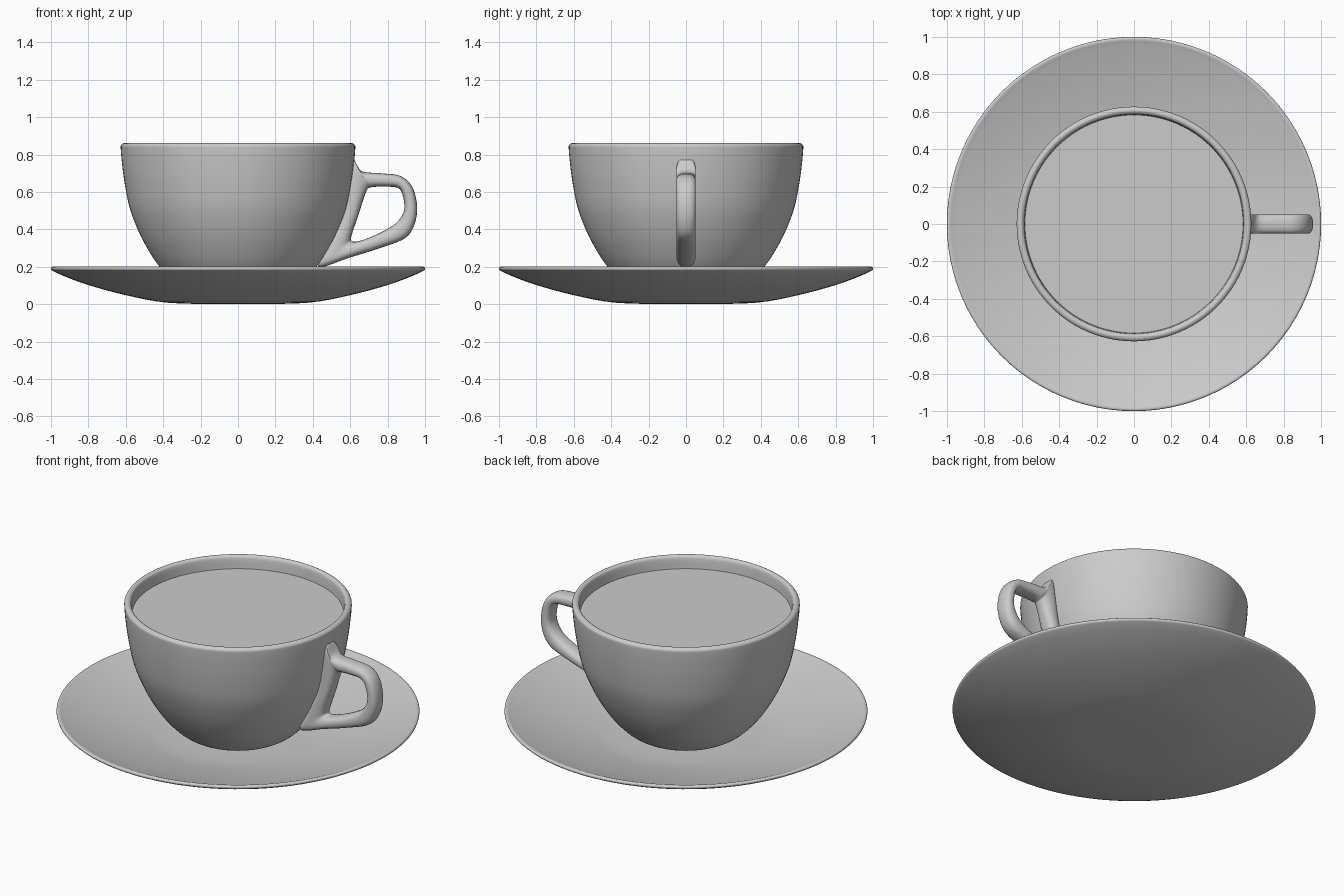
import bpy, math
from mathutils import Vector

if "Cube" in bpy.data.objects:
    bpy.data.objects.remove(bpy.data.objects["Cube"])

grey = bpy.data.materials.new("light_grey")
grey.diffuse_color = (0.6, 0.6, 0.6, 1)
grey.use_nodes = True
grey.node_tree.nodes["Principled BSDF"].inputs["Base Color"].default_value = grey.diffuse_color


def catmull(pts, steps, closed=False):
    """Smooth curve through the points (tuples of any length)."""
    pts = [Vector(p) for p in pts]
    n, out = len(pts), []
    for i in range(n if closed else n - 1):
        if closed:
            a, b, c, d = (pts[(i + k) % n] for k in (-1, 0, 1, 2))
        else:
            a, b, c, d = (pts[min(max(i + k, 0), n - 1)] for k in (-1, 0, 1, 2))
        for s in range(steps):
            t = s / steps
            out.append(0.5 * (2 * b + (c - a) * t + (2 * a - 5 * b + 4 * c - d) * t * t
                              + (3 * b - a - 3 * c + d) * t ** 3))
    return out if closed else out + [pts[-1]]


def make(name, verts, faces):
    me = bpy.data.meshes.new(name)
    me.from_pydata(verts, [], faces)
    me.materials.append(grey)
    ob = bpy.data.objects.new(name, me)
    bpy.context.collection.objects.link(ob)
    bpy.ops.object.select_all(action='DESELECT')
    ob.select_set(True)
    bpy.context.view_layer.objects.active = ob
    bpy.ops.object.mode_set(mode='EDIT')
    bpy.ops.mesh.select_all(action='SELECT')
    bpy.ops.mesh.normals_make_consistent(inside=False)
    bpy.ops.object.mode_set(mode='OBJECT')
    bpy.ops.object.shade_smooth_by_angle(angle=math.radians(40))
    return ob


def lathe(name, profile, seg=96):
    """Revolve an (r, z) profile around z; both ends are closed with a cap."""
    verts = [(r * math.cos(2 * math.pi * k / seg), r * math.sin(2 * math.pi * k / seg), z)
             for r, z in profile for k in range(seg)]
    faces = [(i * seg + k, i * seg + (k + 1) % seg,
              (i + 1) * seg + (k + 1) % seg, (i + 1) * seg + k)
             for i in range(len(profile) - 1) for k in range(seg)]
    last = (len(profile) - 1) * seg
    faces += [tuple(range(seg)), tuple(range(last, last + seg))]
    return make(name, verts, faces)


# Saucer: shallow dish with a rounded lip
under = [(0.1, 0), (0.38, 0.008), (0.6, 0.048), (0.8, 0.102), (0.93, 0.15), (0.99, 0.178)]
lip = [(1.0, 0.188), (0.998, 0.197), (0.985, 0.2)]
dish = [(0.95, 0.188), (0.8, 0.142), (0.6, 0.093), (0.4, 0.06), (0.1, 0.05)]
lathe("saucer", catmull(under + lip + dish, 4))

# Cup: outer bowl, rounded rim, inner bowl
outer = [(0.2, 0.055), (0.28, 0.08), (0.35, 0.125), (0.425, 0.207), (0.48, 0.29), (0.53, 0.385),
         (0.578, 0.51), (0.605, 0.64), (0.62, 0.75), (0.627, 0.83)]
rim = [(0.625, 0.85), (0.612, 0.86), (0.598, 0.858), (0.588, 0.84)]
inner = [(0.58, 0.75), (0.563, 0.64), (0.53, 0.5), (0.47, 0.36), (0.37, 0.22), (0.2, 0.12)]
lathe("cup", catmull(outer + rim + inner, 4))

# Drink: flat surface just below the rim
lathe("drink", [(0.575, 0.775), (0.583, 0.785)])

# Handle: closed ring through (outer x, outer z, hole x, hole z) stations
stations = [(0.60, 0.78, 0.685, 0.60), (0.66, 0.712, 0.71, 0.624), (0.76, 0.70, 0.78, 0.628),
            (0.866, 0.686, 0.853, 0.622), (0.93, 0.63, 0.88, 0.585), (0.957, 0.53, 0.889, 0.51),
            (0.945, 0.43, 0.865, 0.455), (0.893, 0.353, 0.82, 0.415), (0.76, 0.30, 0.735, 0.37),
            (0.60, 0.25, 0.65, 0.338), (0.43, 0.20, 0.61, 0.337), (0.48, 0.33, 0.607, 0.365),
            (0.56, 0.50, 0.645, 0.48)]
ring = catmull(stations, 6, closed=True)
sides = 20
verts = []
for ox, oz, hx, hz in ring:
    for k in range(sides):
        a = 2 * math.pi * k / sides
        c, s = (math.copysign(abs(f) ** 0.8, f) for f in (math.cos(a), math.sin(a)))
        u = (1 + c) / 2
        verts.append((hx + (ox - hx) * u, 0.052 * s, hz + (oz - hz) * u))
n = len(ring)
faces = [(i * sides + k, i * sides + (k + 1) % sides,
          (i + 1) % n * sides + (k + 1) % sides, (i + 1) % n * sides + k)
         for i in range(n) for k in range(sides)]
make("handle", verts, faces)
